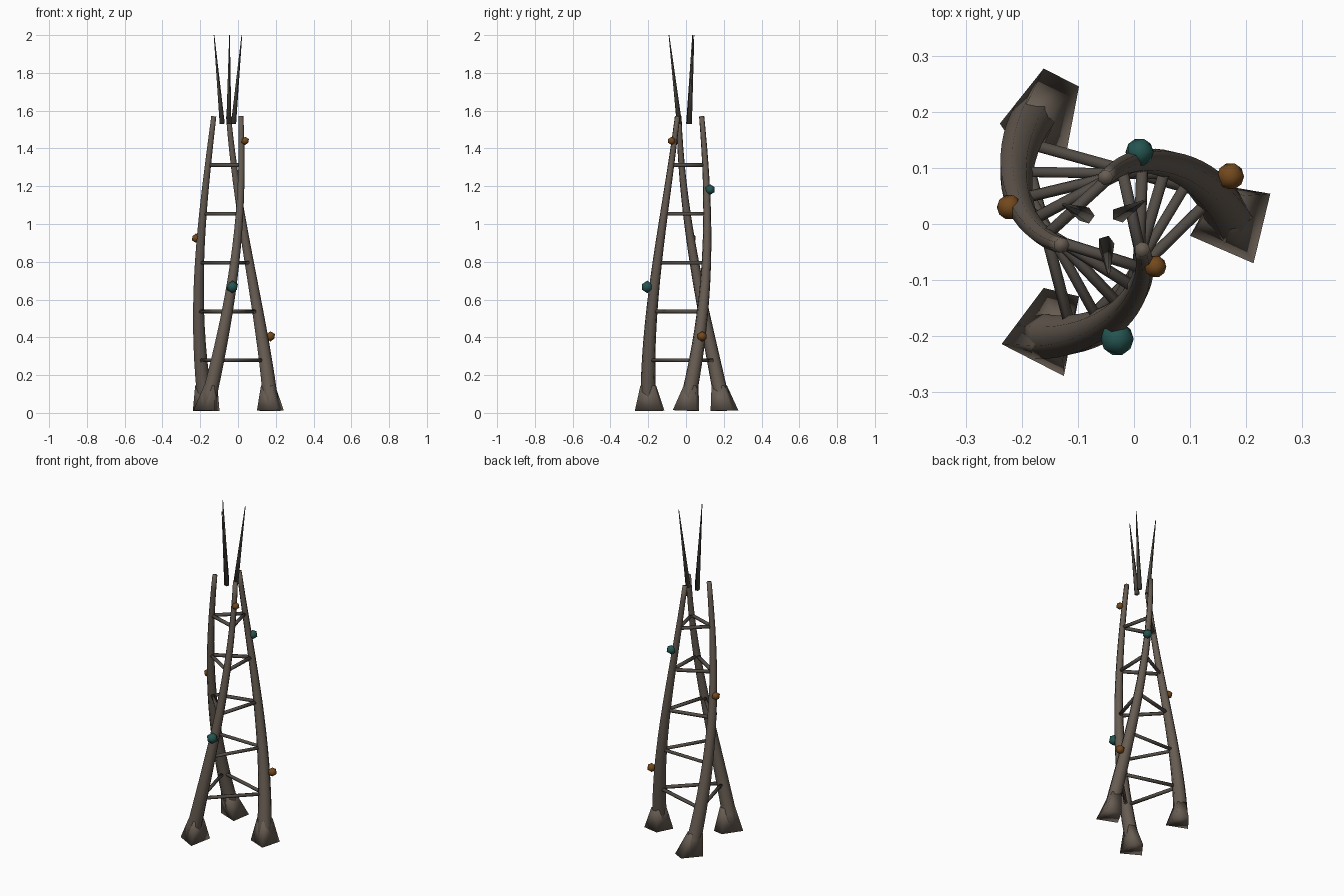
import bpy, bmesh, math
from mathutils import Vector

if "Cube" in bpy.data.objects:
    bpy.data.objects.remove(bpy.data.objects["Cube"])

AXIS = Vector((-0.055, 0.0, 0.0))
Z0, Z1 = 0.02, 1.57


def material(name, rgb):
    m = bpy.data.materials.new(name)
    m.diffuse_color = (*rgb, 1)
    m.use_nodes = True
    m.node_tree.nodes["Principled BSDF"].inputs["Base Color"].default_value = m.diffuse_color
    return m


BARK = material("weathered_brown", (0.135, 0.108, 0.085))
STRUT = material("dark_brown", (0.085, 0.072, 0.06))
SPIKE = material("charcoal", (0.075, 0.066, 0.056))
AMBER = material("amber", (0.17, 0.065, 0.012))
TEAL = material("teal", (0.018, 0.09, 0.08))


def finish(bm, name, mat):
    bmesh.ops.recalc_face_normals(bm, faces=bm.faces[:])
    for f in bm.faces:
        f.smooth = True
    me = bpy.data.meshes.new(name)
    bm.to_mesh(me)
    bm.free()
    me.materials.append(mat)
    ob = bpy.data.objects.new(name, me)
    bpy.context.collection.objects.link(ob)
    return ob


def loft(rings, name, mat):
    """Skin a list of closed point rings and cap both ends."""
    bm = bmesh.new()
    loops = [[bm.verts.new(p) for p in ring] for ring in rings]
    n = len(loops[0])
    for a, b in zip(loops, loops[1:]):
        for i in range(n):
            j = (i + 1) % n
            bm.faces.new((a[i], a[j], b[j], b[i]))
    bm.faces.new(loops[0][::-1])
    bm.faces.new(loops[-1])
    return finish(bm, name, mat)


def ring(centre, direction, radius, sides):
    q = Vector((0, 0, 1)).rotation_difference(direction)
    return [centre + q @ Vector((radius * math.cos(2 * math.pi * i / sides),
                                 radius * math.sin(2 * math.pi * i / sides), 0))
            for i in range(sides)]


def tube(a, b, r1, r2, sides, name, mat):
    d = (b - a).normalized()
    return loft([ring(a, d, r1, sides), ring(b, d, r2, sides)], name, mat)


def leg_point(leg, t):
    """Centre line of a leg: tapering spiral with an 87 degree twist."""
    ang = math.radians(120 * leg + 87 * t)
    r = 0.23 + (0.083 - 0.23) * t
    return AXIS + Vector((r * math.cos(ang), r * math.sin(ang), Z0 + (Z1 - Z0) * t))


# Twisted legs
STEPS = 18
for leg in range(3):
    rings = []
    for s in range(STEPS + 1):
        t = s / STEPS
        d = (leg_point(leg, t + 0.01) - leg_point(leg, t - 0.01)).normalized()
        radius = 0.043 - 0.029 * t - 0.012 * t * (1 - t)
        rings.append(ring(leg_point(leg, t), d, radius, 7))
    loft(rings, f"leg_{leg + 1}", BARK)

# Flared four-sided feet
FEET = [
    [(0.243, 0.054), (0.15, 0.07), (0.10, -0.021), (0.213, -0.07)],
    [(-0.161, 0.277), (-0.239, 0.179), (-0.12, 0.13), (-0.098, 0.245)],
    [(-0.161, -0.114), (-0.236, -0.214), (-0.125, -0.271), (-0.098, -0.129)],
]
for leg, corners in enumerate(FEET):
    top = leg_point(leg, 0.08)
    mid = Vector((sum(c[0] for c in corners) / 4, sum(c[1] for c in corners) / 4, 0))
    tilt = (leg_point(leg, 0.05) - leg_point(leg, 0)).normalized()
    base, upper = [], []
    for x, y in corners:
        off = Vector((x, y, 0)) - mid
        base.append(Vector((x, y, max(0.0, 0.012 - 0.12 * off.dot(tilt)))))
        upper.append(top + off.normalized() * 0.043)
    loft([base, upper], f"foot_{leg + 1}", BARK)

# Triangular brace rungs at five levels
for k in range(1, 6):
    for leg in range(3):
        tube(leg_point(leg, k / 6), leg_point((leg + 1) % 3, k / 6),
             0.0105, 0.0105, 6, f"rung_{k}_{leg + 1}", STRUT)

# Crown spikes
for i, (base, tip) in enumerate([
        ((-0.085, 0.015, 1.53), (-0.127, 0.035, 2.0)),
        ((-0.025, 0.017, 1.53), (0.02, 0.042, 2.0)),
        ((-0.050, -0.035, 1.53), (-0.045, -0.09, 2.0))]):
    tube(Vector(base), Vector(tip), 0.015, 0.002, 5, f"crown_spike_{i + 1}", SPIKE)

# Rounded low-poly lamps on the legs
for i, (pos, r, mat) in enumerate([
        ((0.172, 0.085, 0.405), 0.027, AMBER),
        ((-0.030, -0.205, 0.667), 0.033, TEAL),
        ((-0.222, 0.030, 0.925), 0.025, AMBER),
        ((0.010, 0.128, 1.182), 0.028, TEAL),
        ((0.038, -0.076, 1.440), 0.022, AMBER)]):
    bm = bmesh.new()
    bmesh.ops.create_icosphere(bm, subdivisions=1, radius=r)
    finish(bm, f"lamp_{i + 1}", mat).location = pos
